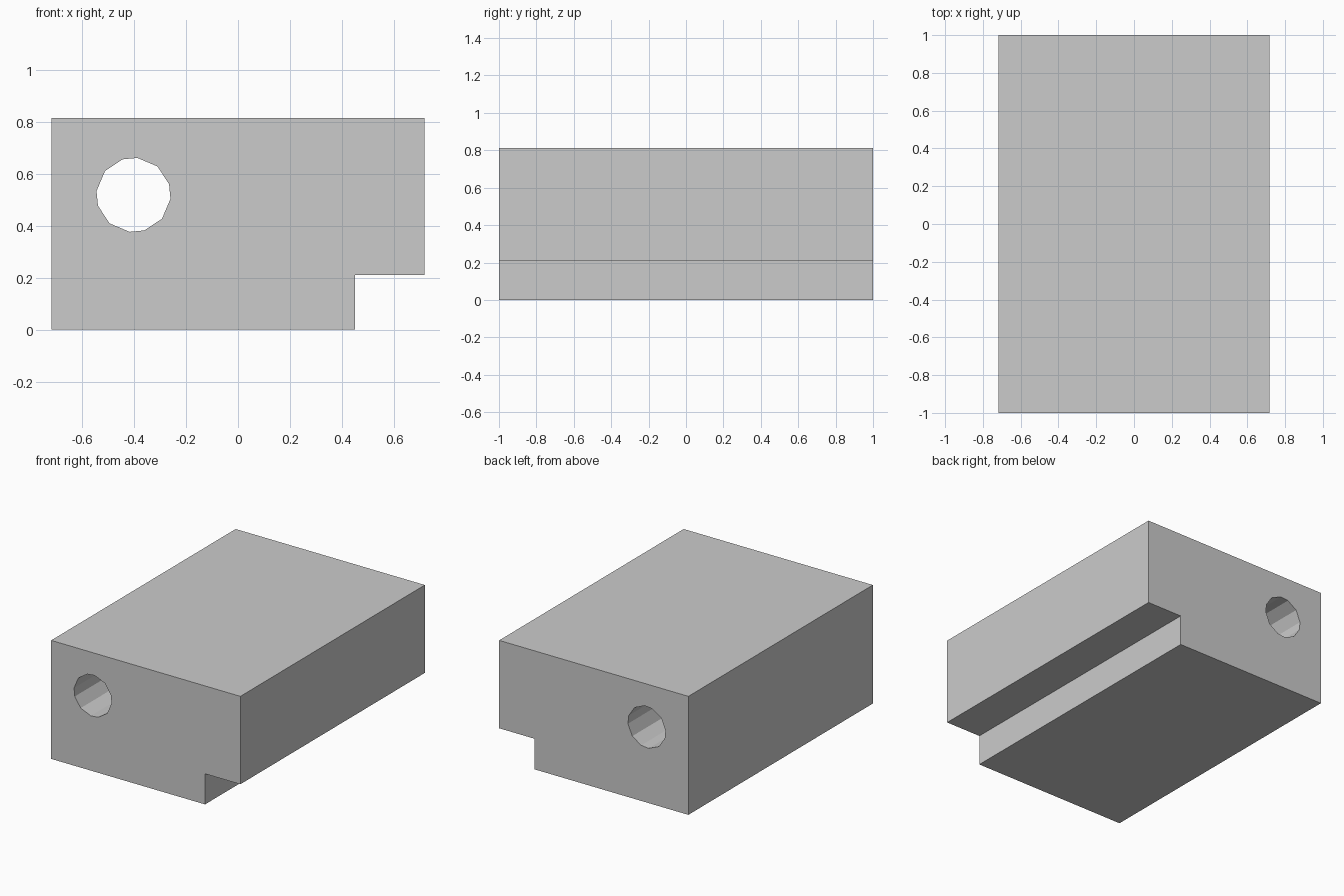
import bpy, bmesh, math

if "Cube" in bpy.data.objects:
    bpy.data.objects.remove(bpy.data.objects["Cube"])


def extrude_profile(name, points, y0, y1):
    """Solid made by extruding an (x, z) outline along y."""
    bm = bmesh.new()
    face = bm.faces.new([bm.verts.new((x, y0, z)) for x, z in points])
    ext = bmesh.ops.extrude_face_region(bm, geom=[face])
    verts = [g for g in ext["geom"] if isinstance(g, bmesh.types.BMVert)]
    bmesh.ops.translate(bm, verts=verts, vec=(0, y1 - y0, 0))
    bmesh.ops.recalc_face_normals(bm, faces=bm.faces[:])
    mesh = bpy.data.meshes.new(name)
    bm.to_mesh(mesh)
    bm.free()
    obj = bpy.data.objects.new(name, mesh)
    bpy.context.collection.objects.link(obj)
    return obj


# Block with a rebate along its lower right edge
W, H = 0.718, 0.813
block = extrude_profile("notched_block", [
    (-W, 0), (0.45, 0), (0.45, 0.21), (W, 0.21), (W, H), (-W, H)], -1, 1)

# Twelve-sided bore running the full length
cx, cz, r = -0.402, 0.518, 0.143
angles = [math.radians(q * 90 + a) for q in range(4) for a in (17, 50, 84)]
cutter = extrude_profile("bore_cutter", [
    (cx + r * math.cos(a), cz + r * math.sin(a)) for a in angles], -1.1, 1.1)

mod = block.modifiers.new("bore", "BOOLEAN")
mod.operation = "DIFFERENCE"
mod.solver = "EXACT"
mod.object = cutter

# Apply the cut and remove the helper
bpy.context.view_layer.objects.active = block
block.select_set(True)
bpy.ops.object.modifier_apply(modifier=mod.name)
bpy.data.objects.remove(cutter, do_unlink=True)
